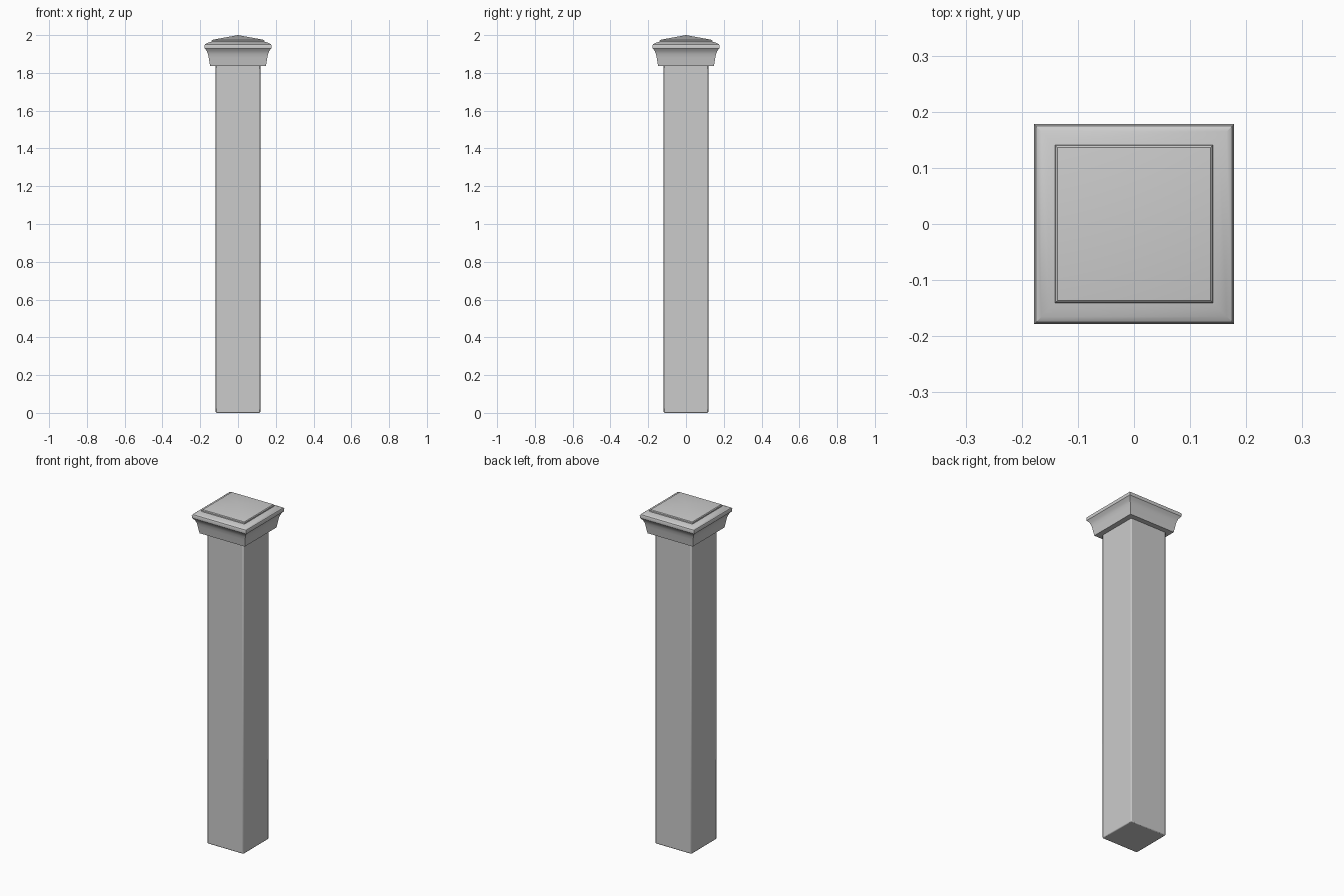
import bpy, bmesh

if "Cube" in bpy.data.objects:
    bpy.data.objects.remove(bpy.data.objects["Cube"])


def square_loft(name, profile, bevel=0.0, smooth_angle=0.6):
    """Stack square rings (half width, height) into a closed solid; zero half width makes a tip."""
    bm = bmesh.new()
    rings = []
    for h, z in profile:
        if h == 0:
            rings.append([bm.verts.new((0, 0, z))] * 4)
        else:
            rings.append([bm.verts.new((sx * h, sy * h, z))
                          for sx, sy in ((-1, -1), (1, -1), (1, 1), (-1, 1))])
    for a, b in zip(rings, rings[1:]):
        for i in range(4):
            j = (i + 1) % 4
            bm.faces.new(list(dict.fromkeys((a[i], a[j], b[j], b[i]))))
    bm.faces.new(rings[0][::-1])
    if profile[-1][0] > 0:
        bm.faces.new(rings[-1])
    bmesh.ops.recalc_face_normals(bm, faces=bm.faces)
    mesh = bpy.data.meshes.new(name)
    bm.to_mesh(mesh)
    bm.free()
    obj = bpy.data.objects.new(name, mesh)
    bpy.context.collection.objects.link(obj)
    if bevel:
        mod = obj.modifiers.new("soft_edges", 'BEVEL')
        mod.width = bevel
        mod.segments = 2
    bpy.ops.object.select_all(action='DESELECT')
    obj.select_set(True)
    bpy.context.view_layer.objects.active = obj
    bpy.ops.object.shade_smooth_by_angle(angle=smooth_angle)
    return obj


# Square shaft with slightly softened edges
square_loft("post_shaft", [(0.118, 0), (0.118, 1.845)], bevel=0.005)

# Moulded cap: flared cove, rounded lip, small step and shallow pyramid top
square_loft("post_cap", [
    (0.148, 1.837), (0.151, 1.855), (0.155, 1.88), (0.159, 1.9),
    (0.166, 1.917), (0.177, 1.93),
    (0.178, 1.944), (0.175, 1.951), (0.165, 1.957), (0.152, 1.962), (0.141, 1.965),
    (0.140, 1.971), (0.136, 1.975), (0, 2.0)])
